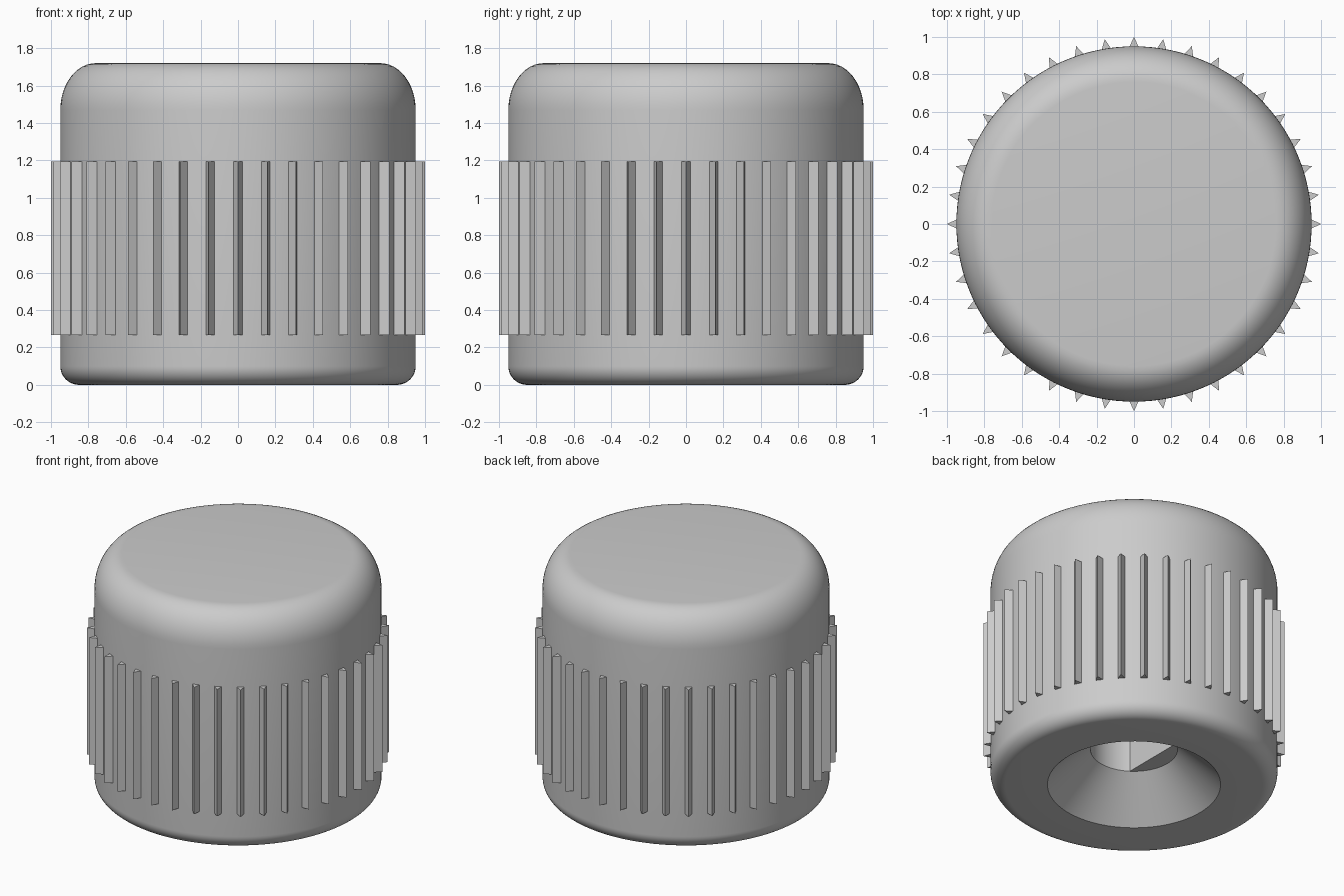
import bpy, bmesh, math
from mathutils import Matrix

cube = bpy.data.objects.get("Cube")
if cube:
    bpy.data.objects.remove(cube, do_unlink=True)

RADIUS, HEIGHT = 0.95, 1.72
BORE, CONE_TOP, BORE_TOP = 0.288, 0.267, 1.2
RIBS, RIB_LOW, RIB_HIGH = 40, 0.267, 1.193

grey = bpy.data.materials.new("Plain grey")
grey.use_nodes = True
grey.diffuse_color = (0.6, 0.6, 0.6, 1)
grey.node_tree.nodes["Principled BSDF"].inputs["Base Color"].default_value = (0.6, 0.6, 0.6, 1)


def finish(bm, name, smooth=False):
    bmesh.ops.remove_doubles(bm, verts=bm.verts, dist=1e-5)
    bmesh.ops.recalc_face_normals(bm, faces=bm.faces)
    mesh = bpy.data.meshes.new(name)
    bm.to_mesh(mesh)
    bm.free()
    mesh.materials.append(grey)
    obj = bpy.data.objects.new(name, mesh)
    bpy.context.collection.objects.link(obj)
    if smooth:
        bpy.ops.object.select_all(action="DESELECT")
        obj.select_set(True)
        bpy.context.view_layer.objects.active = obj
        bpy.ops.object.shade_smooth_by_angle(angle=math.radians(30))
    return obj


def arc(cx, cz, rx, rz, start, end, steps=12):
    angles = [math.radians(start + (end - start) * i / steps) for i in range(steps + 1)]
    return [(cx + rx * math.cos(a), cz + rz * math.sin(a)) for a in angles]


def prism(bm, outline, low, high):
    bottom = [bm.verts.new((x, y, low)) for x, y in outline]
    top = [bm.verts.new((x, y, high)) for x, y in outline]
    bm.faces.new(bottom)
    bm.faces.new(top)
    for i in range(len(outline)):
        j = (i + 1) % len(outline)
        bm.faces.new((bottom[i], bottom[j], top[j], top[i]))
    return bottom + top


# Turned body: blind bore, conical mouth, rounded base and rounded crown
profile = [(0, BORE_TOP), (BORE, BORE_TOP), (BORE, CONE_TOP), (0.573, 0)]
profile += arc(RADIUS - 0.1, 0.1, 0.1, 0.1, -90, 0)
profile += arc(RADIUS - 0.19, HEIGHT - 0.25, 0.19, 0.25, 0, 90)
profile += [(0, HEIGHT)]
bm = bmesh.new()
verts = [bm.verts.new((r, 0, z)) for r, z in profile]
edges = [bm.edges.new(pair) for pair in zip(verts, verts[1:])]
bmesh.ops.spin(bm, geom=verts + edges, cent=(0, 0, 0), axis=(0, 0, 1),
               angle=math.tau, steps=120, use_merge=True)
finish(bm, "knob_body", smooth=True)

# Triangular grip ribs around the side
bm = bmesh.new()
for i in range(RIBS):
    rib = prism(bm, [(0.93, -0.033), (1.0, 0), (0.93, 0.033)], RIB_LOW, RIB_HIGH)
    bmesh.ops.rotate(bm, verts=rib, cent=(0, 0, 0),
                     matrix=Matrix.Rotation(math.tau * i / RIBS, 3, "Z"))
finish(bm, "grip_ribs")

# Flat side that makes the shaft bore D-shaped
half = math.degrees(math.acos(0.16 / BORE))
bm = bmesh.new()
prism(bm, arc(0, 0, BORE + 0.005, BORE + 0.005, 180 - half, 180 + half, 20), CONE_TOP, BORE_TOP + 0.01)
finish(bm, "bore_flat")
